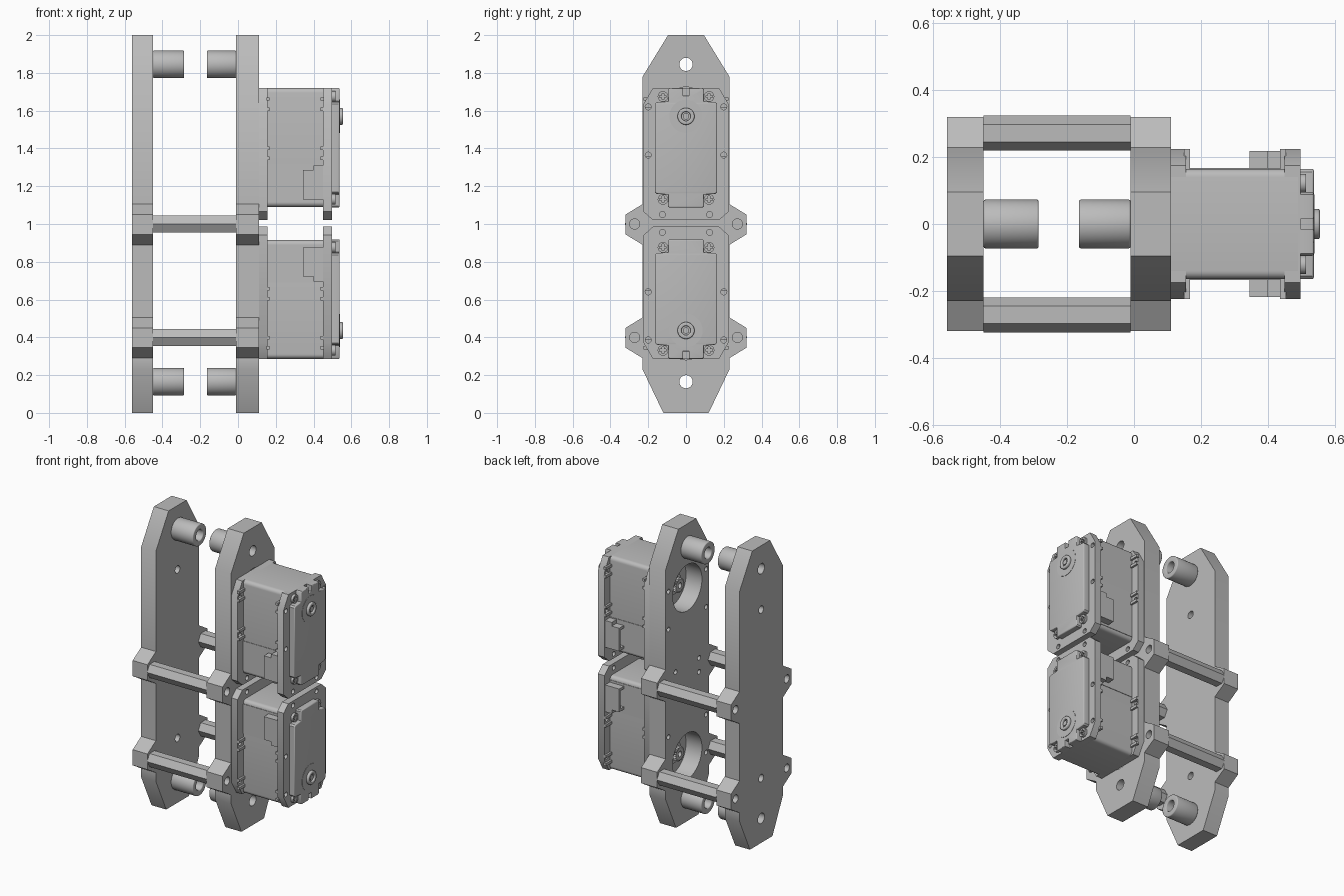
import bpy, bmesh
from math import cos, sin, pi, radians
from mathutils import Matrix

cube = bpy.data.objects.get("Cube")
if cube:
    bpy.data.objects.remove(cube)

grey = bpy.data.materials.new("machine grey")
grey.use_nodes = True
COLOUR = (0.5, 0.5, 0.5, 1)
grey.diffuse_color = COLOUR
grey.node_tree.nodes["Principled BSDF"].inputs["Base Color"].default_value = COLOUR

MID = 1.003            # height between the two motor units
TO_YZ = Matrix(((0, 0, 1, 0), (1, 0, 0, 0), (0, 1, 0, 0), (0, 0, 0, 1)))


def ring(y, z, r, n=28, turn=0.0):
    return [(y + r * cos(turn + 2 * pi * i / n), z + r * sin(turn + 2 * pi * i / n)) for i in range(n)]


def both(half):
    """Close a right-hand half outline by mirroring it in y."""
    return half + [(-y, z) for y, z in reversed(half)]


def box_loop(y0, y1, z0, z1):
    return [(y0, z0), (y1, z0), (y1, z1), (y0, z1)]


def round_loop(y, z0, z1, r, n=5):
    """Rectangle centred on y = 0 with rounded corners."""
    low = [(y - r + r * sin(a), z0 + r - r * cos(a)) for a in (i * pi / 2 / n for i in range(n + 1))]
    high = [(a, z0 + z1 - b) for a, b in reversed(low)]
    return both(low + high)


def slab(name, x0, x1, loops, bevel=0.0):
    """Extrude a yz outline along x; loops after the first are holes."""
    cu = bpy.data.curves.new(name, "CURVE")
    cu.dimensions, cu.fill_mode = "2D", "BOTH"
    cu.extrude = (x1 - x0) / 2 - bevel
    cu.bevel_depth, cu.offset, cu.bevel_resolution = bevel, -bevel, 2
    for k, loop in enumerate(loops):
        pts = list(reversed(loop)) if k else loop
        sp = cu.splines.new("POLY")
        sp.points.add(len(pts) - 1)
        sp.use_cyclic_u = True
        for p, (y, z) in zip(sp.points, pts):
            p.co = (y, z, 0, 1)
    tmp = bpy.data.objects.new(name + " curve", cu)
    bpy.context.collection.objects.link(tmp)
    dg = bpy.context.evaluated_depsgraph_get()
    me = bpy.data.meshes.new_from_object(tmp.evaluated_get(dg))
    bpy.data.objects.remove(tmp)
    me.transform(Matrix.Translation(((x0 + x1) / 2, 0, 0)) @ TO_YZ)
    bm = bmesh.new()
    bm.from_mesh(me)
    bmesh.ops.remove_doubles(bm, verts=bm.verts, dist=1e-5)
    bmesh.ops.recalc_face_normals(bm, faces=bm.faces)
    bm.to_mesh(me)
    bm.free()
    me.materials.clear()
    me.materials.append(grey)
    ob = bpy.data.objects.new(name, me)
    bpy.context.collection.objects.link(ob)
    bpy.ops.object.select_all(action="DESELECT")
    ob.select_set(True)
    bpy.context.view_layer.objects.active = ob
    bpy.ops.object.shade_smooth_by_angle(angle=radians(35))
    return ob


# Side plates with ears and chamfered ends
half = [(0.12, 0), (0.23, 0.23)]
for c in (0.4, 1.0):
    half += [(0.23, c - 0.11), (0.32, c - 0.055), (0.32, c + 0.05), (0.23, c + 0.105)]
half += [(0.23, 1.78), (0.095, 2.0)]
outline = both(half)
bolt_holes = [ring(0, z, 0.035) for z in (0.165, 1.845)]
bolt_holes += [ring(s * 0.272, z, 0.027, 20) for s in (-1, 1) for z in (0.4, 1.0)]
pivots = (1.57, 2 * MID - 1.57)
slab("outer_plate", -0.56, -0.45, [outline] + bolt_holes + [ring(0, z, 0.025) for z in pivots])

screw_spots = [(s * y, z) for s in (-1, 1) for y, z in ((0.2, 1.62), (0.2, 1.365), (0.125, 1.05))]
screw_holes = [ring(y, z, 0.016, 14) for y, z in screw_spots]
mirrored_holes = [ring(y, 2 * MID - z, 0.016, 14) for y, z in screw_spots]
slab("inner_plate", -0.01, 0.11, [outline] + bolt_holes + screw_holes + mirrored_holes
     + [ring(0, z, 0.155, 48) for z in pivots])

# Hexagonal tie bars and round spacers between the plates
for s in (-1, 1):
    for z in (0.4, 1.0):
        slab("tie_bar", -0.45, -0.01, [ring(s * 0.272, z, 0.052, 6)])
for z in (0.165, 1.845):
    for x0, x1 in ((-0.45, -0.285), (-0.165, -0.01)):
        slab("spacer", x0, x1, [ring(0, z, 0.073, 40), ring(0, z, 0.036)], 0.006)

# Upper motor unit
unit = []


def part(*args):
    unit.append(slab(*args))


part("motor_body", 0.111, 0.49, [round_loop(0.165, 1.09, 1.72, 0.025)])
flange = both([(0.175, 1.02), (0.225, 1.065), (0.225, 1.635), (0.175, 1.72)])
part("rear_flange", 0.108, 0.155, [flange] + screw_holes)
part("front_flange", 0.45, 0.498, [flange] + screw_holes)

# Front cover, notched at the corners for the screws
cover = both([(0.088, 1.087), (0.095, 1.095), (0.095, 1.155), (0.155, 1.16), (0.165, 1.17),
              (0.165, 1.635), (0.155, 1.645), (0.095, 1.65), (0.095, 1.71), (0.088, 1.72)])
notch = [(-0.015, 1.72), (-0.015, 1.68), (0.015, 1.68), (0.015, 1.72)]
cover_top = len(cover) // 2
part("front_cover", 0.48, 0.538, [cover[:cover_top] + notch[::-1] + cover[cover_top:]], 0.006)
part("cover_disc", 0.53, 0.54, [ring(0, 1.57, 0.088, 48)])
part("shaft_boss", 0.53, 0.556, [ring(0, 1.57, 0.045, 36), ring(0, 1.57, 0.024)], 0.006)
part("shaft_pin", 0.53, 0.55, [ring(0, 1.57, 0.017)])

for s in (-1, 1):
    # Cross-head cover screws
    for z in (1.675, 1.13):
        y = s * 0.122
        a, b = 0.006, 0.017
        cross = [(y + p, z + q) for p, q in ((a, a), (a, b), (-a, b), (-a, a), (-b, a), (-b, -a),
                                             (-a, -a), (-a, -b), (a, -b), (a, -a), (b, -a), (b, a))]
        part("cover_screw", 0.495, 0.515, [ring(y, z, 0.028, 24), cross])
    # Nut pockets on the inner sides of the flanges
    for z in (1.635, 1.375):
        for x0, x1 in ((0.15, 0.168), (0.437, 0.455)):
            for dz in (-0.027, 0.027):
                lo, hi = sorted((s * 0.16, s * 0.225))
                part("nut_pocket", x0, x1, [box_loop(lo, hi, z + dz - 0.009, z + dz + 0.009)])
    # Cable socket with pins, and the panel beside it
    lo, hi = sorted((s * 0.15, s * 0.218))
    part("socket_shell", 0.345, 0.452, [box_loop(lo, hi, 1.13, 1.285),
                                        box_loop(lo + 0.018, hi - 0.014, 1.147, 1.268)])
    part("socket_shoulder", 0.40, 0.452, [box_loop(lo, hi, 1.13, 1.31)])
    for i in range(4):
        part("socket_pin", 0.36, 0.41, [box_loop(s * 0.185 - 0.005, s * 0.185 + 0.005,
                                                 1.163 + i * 0.027, 1.171 + i * 0.027)])
    lo, hi = sorted((s * 0.15, s * 0.168))
    part("side_panel", 0.155, 0.45, [box_loop(lo, hi, 1.115, 1.315)])

# Splined output shaft behind, in the round opening
teeth = [(r * cos(2 * pi * i / 40), 1.57 + r * sin(2 * pi * i / 40))
         for i, r in enumerate([0.048, 0.038] * 20)]
part("output_spline", 0.045, 0.112, [teeth, ring(0, 1.57, 0.018)])
part("shaft_collar", 0.09, 0.112, [ring(0, 1.57, 0.075, 36)])

# Lower motor unit mirrors the upper one
flip = Matrix.Translation((0, 0, 2 * MID)) @ Matrix.Scale(-1, 4, (0, 0, 1))
for ob in unit:
    twin = ob.copy()
    twin.data = ob.data.copy()
    twin.name = "lower_" + ob.name
    twin.data.transform(flip)
    twin.data.flip_normals()
    bpy.context.collection.objects.link(twin)
